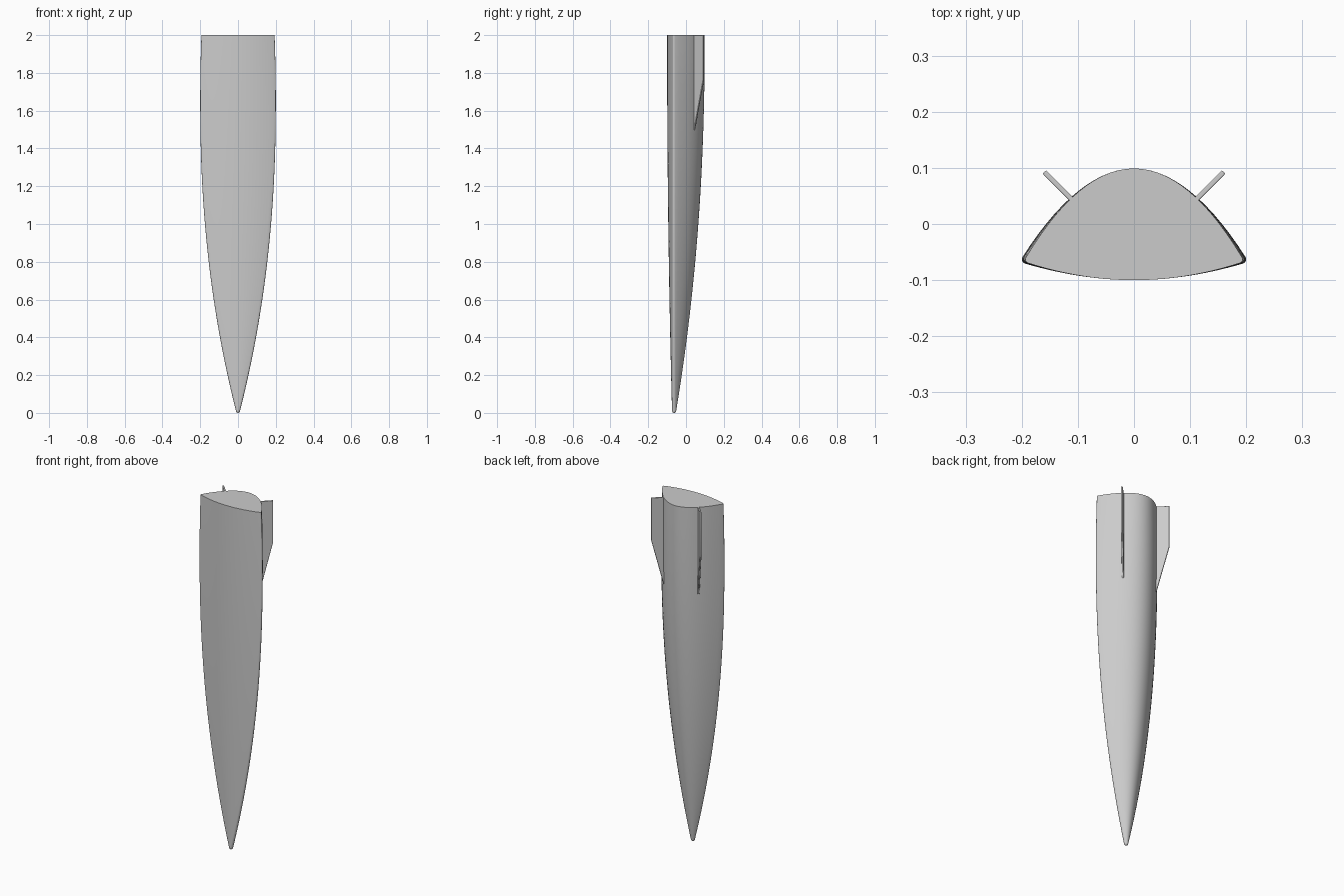
import bpy, bmesh, math
from mathutils import Vector

cube = bpy.data.objects.get("Cube")
if cube:
    bpy.data.objects.remove(cube, do_unlink=True)

grey = bpy.data.materials.new("plain_grey")
grey.use_nodes = True
colour = (0.6, 0.6, 0.6, 1)
grey.diffuse_color = colour
grey.node_tree.nodes["Principled BSDF"].inputs["Base Color"].default_value = colour

LENGTH, HALF_WIDTH, ARCH, BELLY = 2.0, 0.2, 0.162, 0.037
CHINE_Y, NOSE_R = -0.063, 0.011


def finish(name, bm, angle):
    bmesh.ops.recalc_face_normals(bm, faces=bm.faces)
    mesh = bpy.data.meshes.new(name)
    bm.to_mesh(mesh)
    bm.free()
    mesh.materials.append(grey)
    obj = bpy.data.objects.new(name, mesh)
    bpy.context.collection.objects.link(obj)
    bpy.ops.object.select_all(action="DESELECT")
    obj.select_set(True)
    bpy.context.view_layer.objects.active = obj
    bpy.ops.object.shade_smooth_by_angle(angle=math.radians(angle))
    return obj


def section(w, arch, belly, r):
    """Arched back and shallow belly, offset by r to round the side edges."""
    right_half = []
    top_tilt = math.atan2(0.2, 2 * 0.16)
    belly_tilt = math.atan2(0.2, 2 * 0.03)
    steps = 14
    # curved back
    for i in range(steps + 1):
        u = i / steps
        a = math.pi / 2 + (top_tilt - math.pi / 2) * u
        right_half.append((w * u + r * math.cos(a), arch * (1 - u * u) + r * math.sin(a)))
    # rounded side edge
    for i in range(1, 6):
        a = top_tilt + (-belly_tilt - top_tilt) * i / 6
        right_half.append((w + r * math.cos(a), r * math.sin(a)))
    # curved belly
    for i in range(steps + 1):
        u = 1 - i / steps
        a = -math.pi / 2 + (math.pi / 2 - belly_tilt) * u
        right_half.append((w * u + r * math.cos(a), -belly * (1 - u * u) + r * math.sin(a)))
    return right_half + [(-x, y) for x, y in reversed(right_half[1:-1])]


# Hull: rounded nose rings, then lofted sections
rings = []
for i in range(1, 6):
    a = math.pi / 2 * i / 6
    rings.append((NOSE_R * (1 - math.cos(a)), 0, 0, 0, NOSE_R * math.sin(a)))
stations = 48
for i in range(stations + 1):
    z = NOSE_R + (LENGTH - NOSE_R) * (i / stations) ** 1.2
    t = (z - NOSE_R) / (LENGTH - NOSE_R)
    r = NOSE_R - 0.004 * t
    width = 1 - abs((1.65 - z) / (1.65 - NOSE_R)) ** 2.2
    height = 1 - (1 - t) ** 2.2
    rings.append((z, (HALF_WIDTH - r) * width, (ARCH - r) * height, (BELLY - r) * height, r))

bm = bmesh.new()
loops = [[bm.verts.new((x, y + CHINE_Y, z)) for x, y in section(w, arch, belly, r)]
         for z, w, arch, belly, r in rings]
count = len(loops[0])
for low, high in zip(loops, loops[1:]):
    for i in range(count):
        j = (i + 1) % count
        bm.faces.new((low[i], low[j], high[j], high[i]))
tip = bm.verts.new((0, CHINE_Y, 0))
for i in range(count):
    bm.faces.new((tip, loops[0][(i + 1) % count], loops[0][i]))
bm.faces.new(loops[-1])
finish("hull", bm, 40)

# Fins: swept plates standing out at 45 degrees from the back
FIN = [(-0.02, 1.48), (0.0, 1.5), (0.066, 1.76), (0.066, LENGTH), (-0.02, LENGTH)]
for name, side in (("left_fin", 1), ("right_fin", -1)):
    out = Vector((side, 1, 0)).normalized()
    across = Vector((-side, 1, 0)).normalized() * 0.0045
    root = Vector((side * 0.113, 0.046, 0))
    bm = bmesh.new()
    plates = [[bm.verts.new(root + out * s + across * k + Vector((0, 0, z))) for s, z in FIN]
              for k in (-1, 1)]
    bm.faces.new(plates[0])
    bm.faces.new(plates[1])
    for i in range(len(FIN)):
        j = (i + 1) % len(FIN)
        bm.faces.new((plates[0][i], plates[0][j], plates[1][j], plates[1][i]))
    fin = finish(name, bm, 30)
    bevel = fin.modifiers.new("soft_edges", "BEVEL")
    bevel.width = 0.002
    bevel.segments = 2
